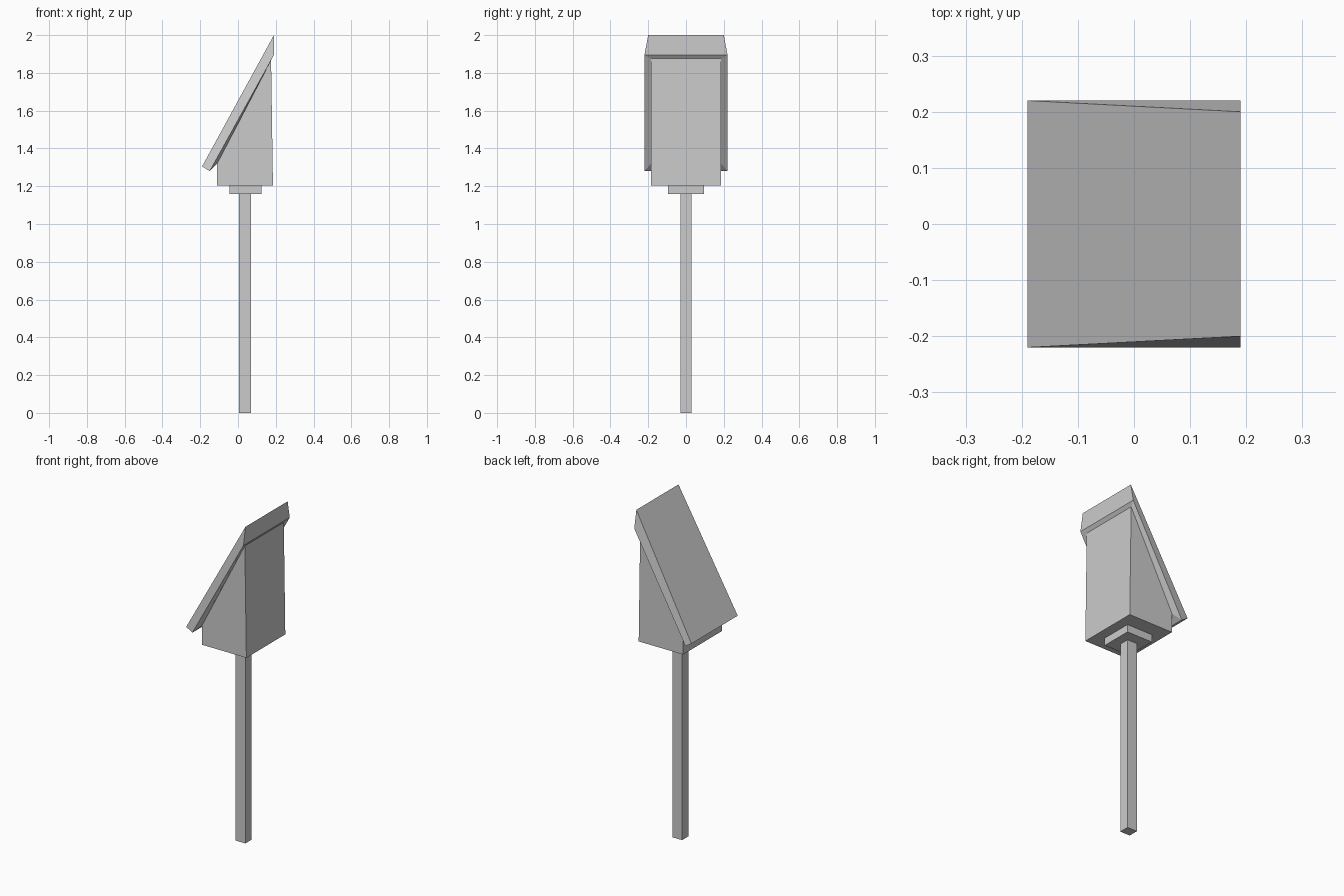
import bpy
import bmesh

cube = bpy.data.objects.get("Cube")
if cube:
    bpy.data.objects.remove(cube, do_unlink=True)

GREY = (0.6, 0.6, 0.6, 1.0)
mat = bpy.data.materials.new("plain grey")
mat.use_nodes = True
mat.diffuse_color = GREY
mat.node_tree.nodes["Principled BSDF"].inputs["Base Color"].default_value = GREY


def ring(low, high):
    """Four corners from two (x, z, half width) edges that run along y."""
    (x0, z0, w0), (x1, z1, w1) = low, high
    return [(x0, -w0, z0), (x1, -w1, z1), (x1, w1, z1), (x0, w0, z0)]


def flat_ring(x0, x1, width, z):
    return ring((x0, z, width), (x1, z, width))


def loft(name, rings, cap_start=True, cap_end=True):
    """Join four-cornered rings into one flat-faced part."""
    bm = bmesh.new()
    rows = [[bm.verts.new(p) for p in r] for r in rings]
    for a, b in zip(rows, rows[1:]):
        for i in range(4):
            j = (i + 1) % 4
            bm.faces.new((a[i], a[j], b[j], b[i]))
    if cap_start:
        bm.faces.new(rows[0][::-1])
    if cap_end:
        bm.faces.new(rows[-1])
    # Rings run from bottom to top, so the sides already face outwards
    mesh = bpy.data.meshes.new(name)
    bm.to_mesh(mesh)
    bm.free()
    mesh.materials.append(mat)
    obj = bpy.data.objects.new(name, mesh)
    bpy.context.collection.objects.link(obj)
    return obj


# Sloping seam where the housing meets the roof
seam = ring((-0.11, 1.32, 0.185), (0.175, 1.875, 0.185))

# Post and mounting plate
loft("post", [flat_ring(0.005, 0.07, 0.03, 0), flat_ring(0.005, 0.07, 0.03, 1.16)])
loft("mounting_plate", [flat_ring(-0.045, 0.125, 0.095, 1.16),
                        flat_ring(-0.045, 0.125, 0.095, 1.205)])

# Wedge-shaped housing, open at the seam
loft("housing", [flat_ring(-0.11, 0.185, 0.185, 1.205), seam], cap_end=False)

# Overhanging slanted panel with its eaves, narrower at the top edge
eaves = ring((-0.15, 1.28, 0.22), (0.19, 1.895, 0.22))
top = ring((-0.19, 1.305, 0.22), (0.19, 2.0, 0.2))
loft("slanted_panel", [seam, eaves, top], cap_start=False)
